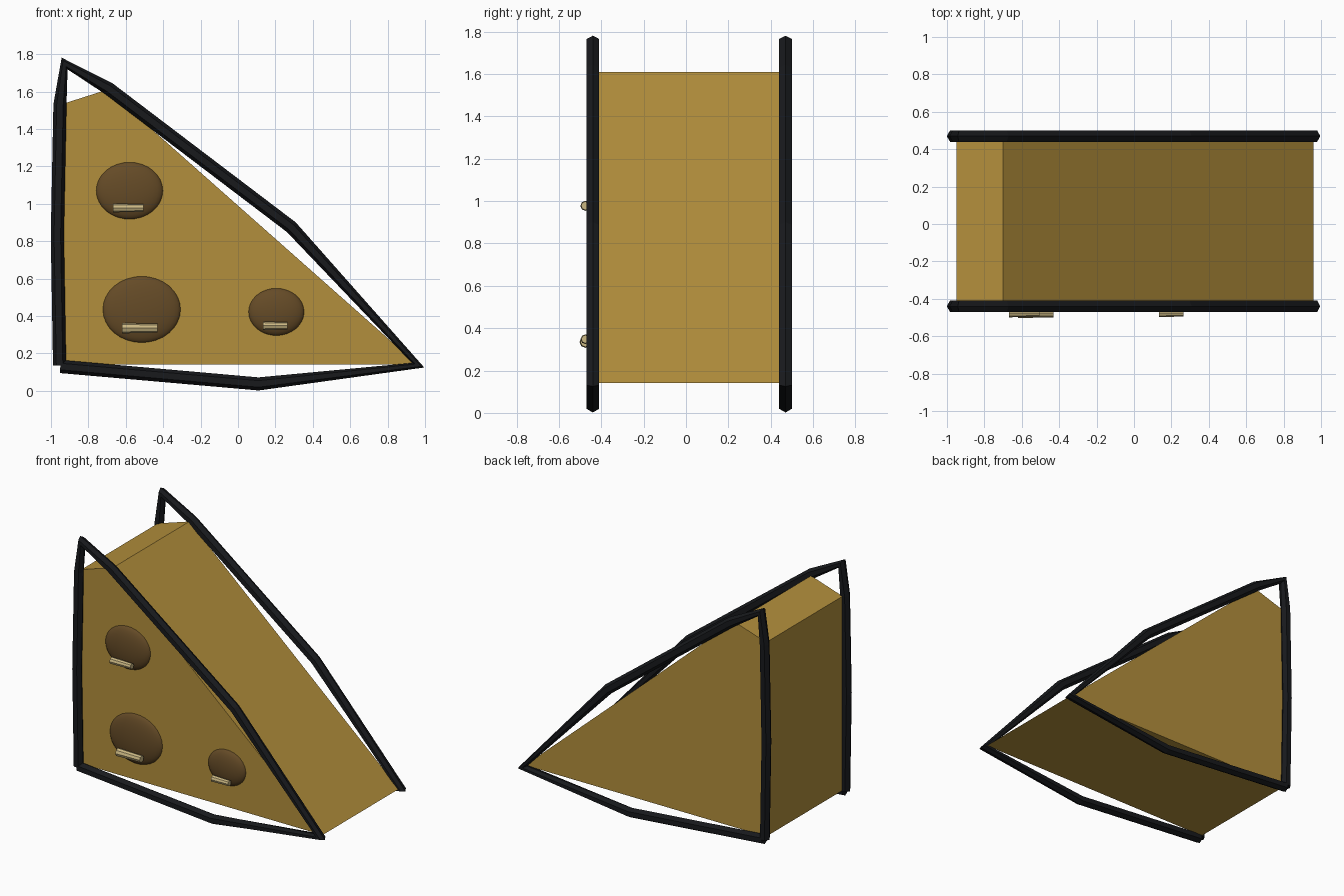
import bpy, bmesh, math
from mathutils import Vector, Matrix

if "Cube" in bpy.data.objects:
    bpy.data.objects.remove(bpy.data.objects["Cube"])


def material(name, color):
    m = bpy.data.materials.new(name)
    m.diffuse_color = (*color, 1)
    m.use_nodes = True
    m.node_tree.nodes["Principled BSDF"].inputs["Base Color"].default_value = m.diffuse_color
    return m


GOLD = material("gold", (0.45, 0.275, 0.045))
BROWN = material("brown", (0.13, 0.07, 0.02))
BLACK = material("black", (0.009, 0.01, 0.012))
CREAM = material("cream", (0.6, 0.48, 0.23))


def finish(bm, name, mat, smooth=False):
    bmesh.ops.recalc_face_normals(bm, faces=bm.faces)
    me = bpy.data.meshes.new(name)
    for f in bm.faces:
        f.smooth = smooth
    bm.to_mesh(me)
    bm.free()
    me.materials.append(mat)
    ob = bpy.data.objects.new(name, me)
    bpy.context.collection.objects.link(ob)
    return ob


def wedge(name, profile, y0, y1):
    bm = bmesh.new()
    face = bm.faces.new([bm.verts.new((x, y0, z)) for x, z in profile])
    ext = bmesh.ops.extrude_face_region(bm, geom=[face], use_keep_orig=True)
    moved = [g for g in ext["geom"] if isinstance(g, bmesh.types.BMVert)]
    bmesh.ops.translate(bm, verts=moved, vec=(0, y1 - y0, 0))
    return finish(bm, name, GOLD)


def outline_tube(name, path, y, radius, sides=6):
    # hexagonal ring on the bisector of each corner, so sharp corners thin out
    pts = [Vector((x, y, z)) for x, z in path]
    bm = bmesh.new()
    rings = []
    for i, p in enumerate(pts):
        t = Vector()
        if i > 0:
            t += (p - pts[i - 1]).normalized()
        if i < len(pts) - 1:
            t += (pts[i + 1] - p).normalized()
        t.normalize()
        side = Vector((t.z, 0, -t.x))
        angles = [math.tau * k / sides for k in range(sides)]
        rings.append([bm.verts.new(p + radius * (math.cos(a) * side + math.sin(a) * Vector((0, 1, 0))))
                      for a in angles])
    for a, b in zip(rings, rings[1:]):
        for k in range(sides):
            n = (k + 1) % sides
            bm.faces.new((a[k], a[n], b[n], b[k]))
    bm.faces.new(rings[0])
    bm.faces.new(rings[-1])
    return finish(bm, name, BLACK)


def dome(name, x, z, rx, rz):
    bm = bmesh.new()
    bmesh.ops.create_uvsphere(bm, u_segments=32, v_segments=16, radius=1)
    bmesh.ops.transform(bm, verts=bm.verts, matrix=Matrix.Translation((x, -0.41, z))
                        @ Matrix.Diagonal((rx, 0.045, rz, 1)))
    return finish(bm, name, BROWN, True)


def bar(name, x, z, length, radius):
    bm = bmesh.new()
    bmesh.ops.create_cone(bm, cap_ends=True, segments=8, radius1=radius,
                          radius2=radius * 0.85, depth=length)
    bmesh.ops.transform(bm, verts=bm.verts, matrix=Matrix.Translation((x, -0.475, z))
                        @ Matrix.Rotation(math.pi / 2, 4, 'Y'))
    return finish(bm, name, CREAM)


# wedge body
wedge("wedge_body", [(-0.95, 0.14), (0.96, 0.14), (-0.70, 1.61), (-0.95, 1.53)], -0.415, 0.45)

# dark outline on both faces
OUTLINE = [(-0.95, 0.13), (0.11, 0.037), (0.963, 0.137), (0.285, 0.875), (-0.69, 1.615),
           (-0.927, 1.75), (-0.952, 1.53), (-0.966, 0.83), (-0.954, 0.135)]
for name, y in (("front_outline", -0.44), ("back_outline", 0.47)):
    outline_tube(name, OUTLINE, y, 0.035)

# domed spots with a highlight bar each
for name, x, z, rx, rz, bx, bz, length, r in (
        ("upper", -0.58, 1.07, 0.18, 0.153, -0.588, 0.978, 0.163, 0.024),
        ("lower", -0.515, 0.435, 0.21, 0.178, -0.525, 0.335, 0.19, 0.028),
        ("right", 0.205, 0.422, 0.15, 0.127, 0.199, 0.348, 0.133, 0.023)):
    dome(name + "_spot", x, z, rx, rz)
    bar(name + "_spot_bar", bx, bz, length, r)
